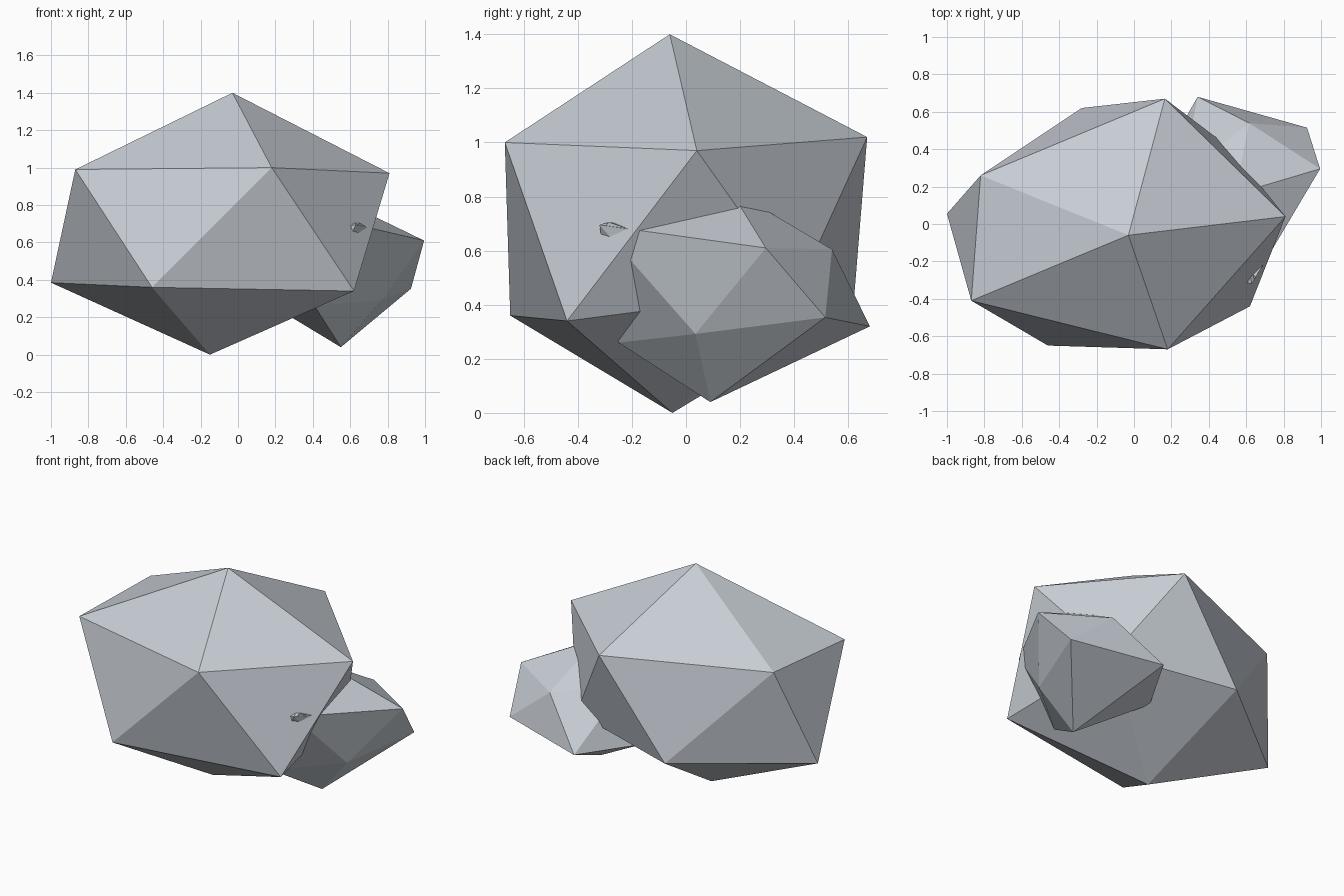
import bpy
import bmesh

cube = bpy.data.objects.get("Cube")
if cube:
    bpy.data.objects.remove(cube, do_unlink=True)

# One pale stone colour
STONE = (0.57, 0.61, 0.66, 1.0)
stone = bpy.data.materials.new("pale grey stone")
stone.use_nodes = True
stone.diffuse_color = STONE
bsdf = next(n for n in stone.node_tree.nodes if n.type == 'BSDF_PRINCIPLED')
bsdf.inputs["Base Color"].default_value = STONE
bsdf.inputs["Roughness"].default_value = 0.9


def rock(name, *rings):
    """Faceted rock: the convex hull around rings of corner points."""
    bm = bmesh.new()
    for ring in rings:
        for corner in ring:
            bm.verts.new(corner)
    bmesh.ops.convex_hull(bm, input=bm.verts[:])
    bmesh.ops.recalc_face_normals(bm, faces=bm.faces[:])
    mesh = bpy.data.meshes.new(name)
    bm.to_mesh(mesh)
    bm.free()
    mesh.materials.append(stone)
    obj = bpy.data.objects.new(name, mesh)
    bpy.context.collection.objects.link(obj)
    return obj


# Main boulder: peak, upper ring, lower ring, foot
rock("large_boulder",
     [(-0.03, -0.06, 1.40)],
     [(-0.87, -0.41, 0.99), (0.18, -0.67, 1.0), (0.81, 0.04, 0.97),
      (0.165, 0.67, 1.02), (-0.82, 0.26, 1.014)],
     [(-1.0, 0.055, 0.385), (-0.46, -0.65, 0.36), (0.62, -0.44, 0.34),
      (0.51, 0.41, 0.45), (-0.28, 0.62, 0.406)],
     [(-0.15, -0.05, 0.0)])

# Side rock, half sunk into the boulder: exposed corners, then buried ones
rock("side_rock",
     [(0.995, 0.295, 0.61), (0.925, 0.515, 0.353), (0.55, 0.09, 0.04),
      (0.77, 0.035, 0.292), (0.615, 0.54, 0.605), (0.34, 0.68, 0.32)],
     [(0.54, 0.16, 0.83), (0.63, -0.32, 0.695), (0.41, -0.25, 0.26),
      (0.12, 0.29, 0.30), (0.26, 0.265, 0.65), (0.105, -0.215, 0.59)])

# Small chip whose tip breaks through the boulder's face
rock("stone_chip",
     [(0.64, -0.30, 0.69), (0.65, -0.285, 0.705), (0.685, -0.225, 0.685),
      (0.645, -0.275, 0.665)],
     [(0.5, -0.1, 0.68)])
